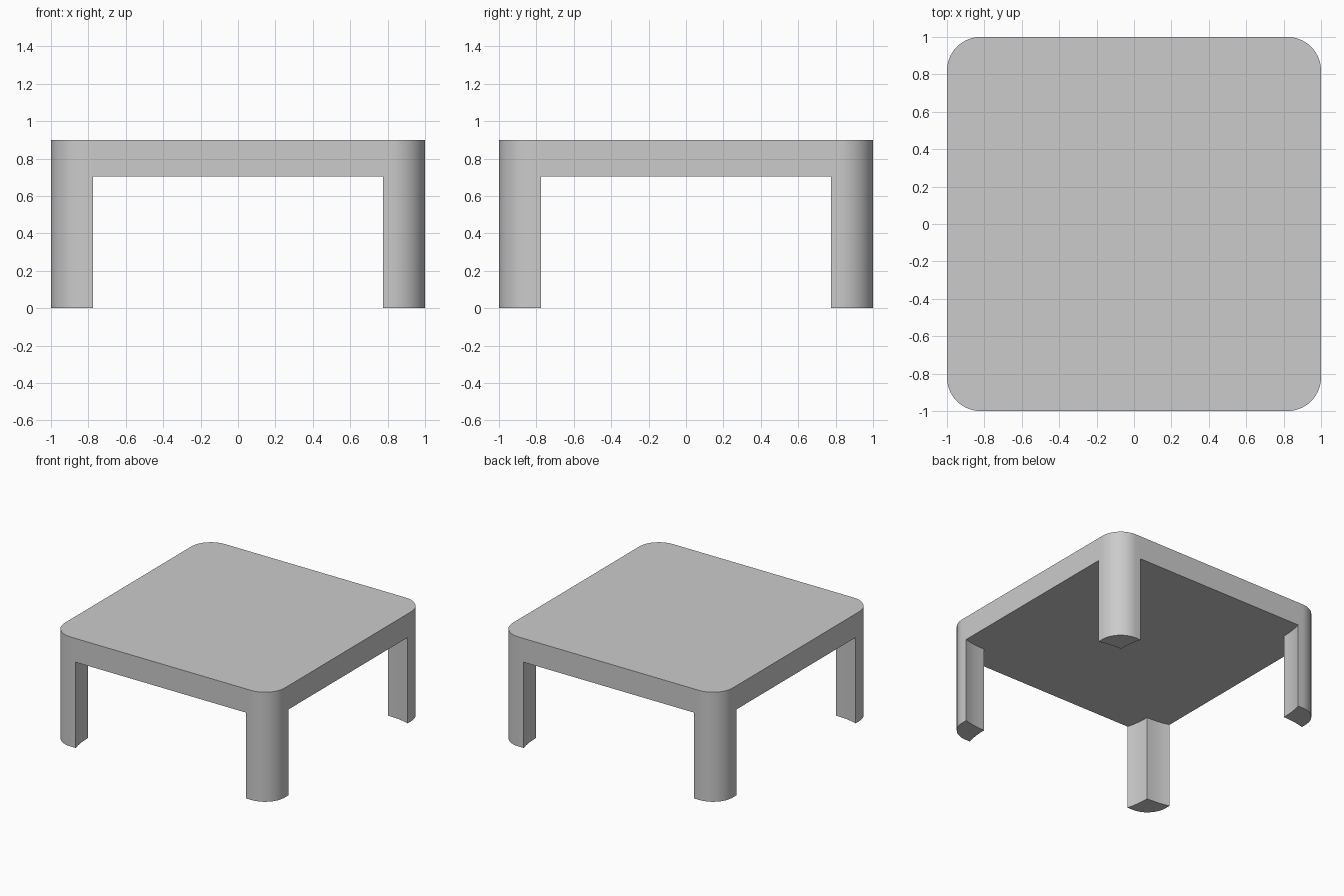
import bpy
import bmesh
import math
from mathutils import Matrix, Vector

if "Cube" in bpy.data.objects:
    bpy.data.objects.remove(bpy.data.objects["Cube"], do_unlink=True)

HEIGHT, UNDERSIDE = 0.9, 0.705   # table top and its lower face
RADIUS, STEPS = 0.18, 14         # rounded corners

# One colour for the whole table
grey = bpy.data.materials.new("plain_grey")
grey.use_nodes = True
colour = (0.6, 0.6, 0.6, 1)
grey.diffuse_color = colour
grey.node_tree.nodes["Principled BSDF"].inputs["Base Color"].default_value = colour

# Outer rim of one leg: straight, rounded corner, straight
c = 1 - RADIUS
rim = [Vector((1, 0.775))]
for i in range(STEPS + 1):
    a = math.pi / 2 * i / STEPS
    rim.append(Vector((c + RADIUS * math.cos(a), c + RADIUS * math.sin(a))))
rim.append(Vector((0.775, 1)))

# Inner side of the leg: two slightly hollow faces meeting at a ridge
hollow = [Vector(p) for p in ((0.788, 0.95), (0.796, 0.9), (0.8, 0.85), (0.802, 0.802))]
inner = hollow + [Vector((p.y, p.x)) for p in reversed(hollow[:-1])]

bm = bmesh.new()
top_loop, low_loop, under_loop, leg_faces = [], [], [], []
for quarter in range(4):
    turn = Matrix.Rotation(quarter * math.pi / 2, 2)

    def ring(points, z):
        return [bm.verts.new((*(turn @ p), z)) for p in points]

    low, ridge = ring(rim, UNDERSIDE), ring(inner, UNDERSIDE)
    top_loop += ring(rim, HEIGHT)
    low_loop += low
    under_loop += [low[0]] + ridge[::-1] + [low[-1]]
    leg_faces.append(bm.faces.new(low + ridge))

# Table top, edge band and underside
bm.faces.new(top_loop)
bm.faces.new(under_loop)
for i in range(len(top_loop)):
    bm.faces.new((low_loop[i - 1], low_loop[i], top_loop[i], top_loop[i - 1]))

# Legs pulled down from the underside
for face in leg_faces:
    pulled = bmesh.ops.extrude_face_region(bm, geom=[face])["geom"]
    verts = [g for g in pulled if isinstance(g, bmesh.types.BMVert)]
    bmesh.ops.translate(bm, verts=verts, vec=(0, 0, -UNDERSIDE))
    if face.is_valid:
        bm.faces.remove(face)
bmesh.ops.recalc_face_normals(bm, faces=bm.faces[:])

mesh = bpy.data.meshes.new("low_table")
bm.to_mesh(mesh)
bm.free()
mesh.materials.append(grey)
table = bpy.data.objects.new("low_table", mesh)
bpy.context.collection.objects.link(table)

bpy.ops.object.select_all(action="DESELECT")
table.select_set(True)
bpy.context.view_layer.objects.active = table
bpy.ops.object.shade_smooth_by_angle(angle=math.radians(30))
